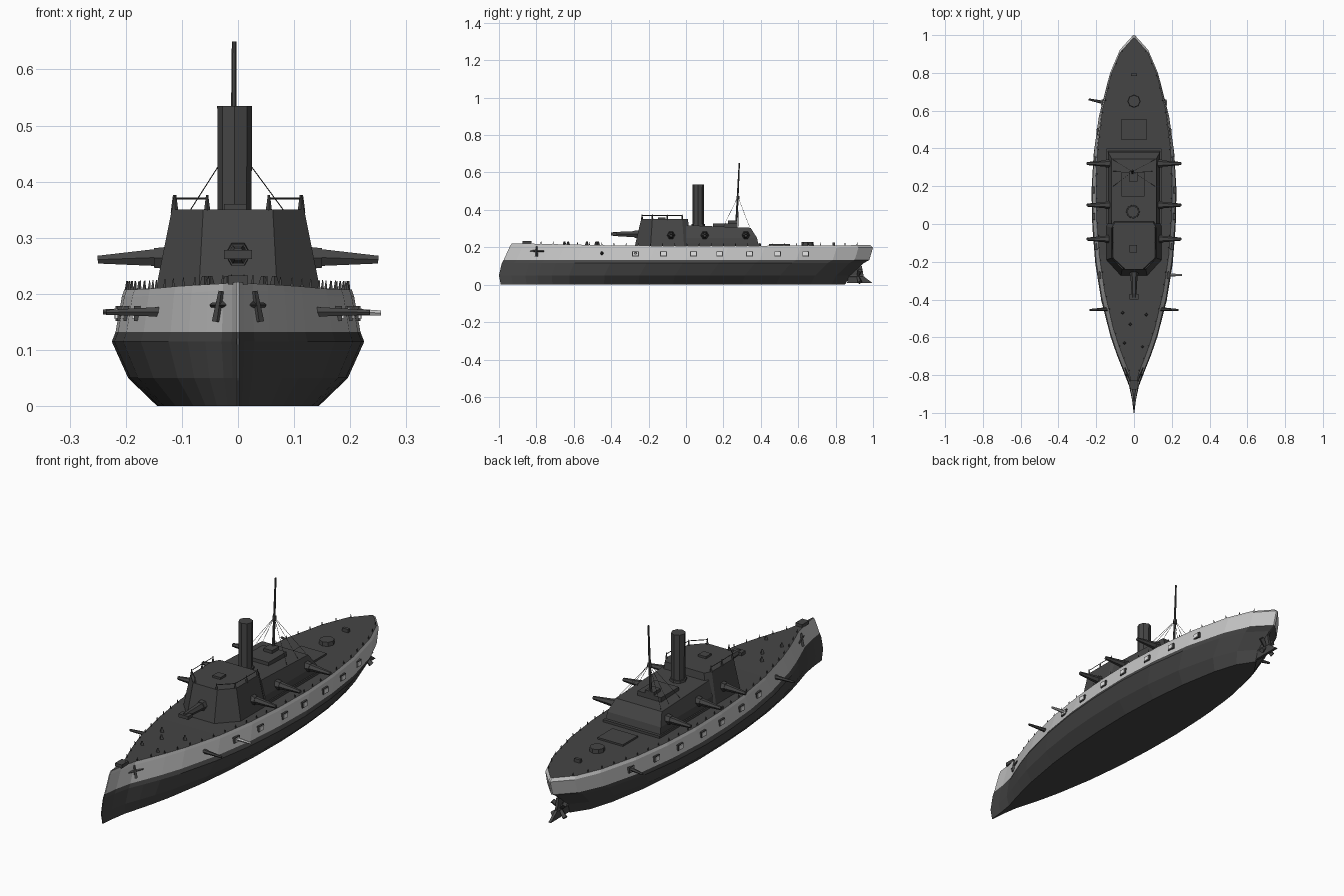
import bpy, bmesh, math
from mathutils import Vector

cube = bpy.data.objects.get("Cube")
if cube:
    bpy.data.objects.remove(cube, do_unlink=True)


def material(name, v):
    m = bpy.data.materials.new(name)
    m.use_nodes = True
    m.diffuse_color = (v, v, v, 1)
    m.node_tree.nodes["Principled BSDF"].inputs["Base Color"].default_value = (v, v, v, 1)
    return m


dark = material("dark grey", 0.06)
light = material("light grey", 0.55)
white = material("port white", 0.85)


def finish(name, bm, *mats):
    bmesh.ops.recalc_face_normals(bm, faces=bm.faces)
    mesh = bpy.data.meshes.new(name)
    bm.to_mesh(mesh)
    bm.free()
    for m in mats:
        mesh.materials.append(m)
    ob = bpy.data.objects.new(name, mesh)
    bpy.context.collection.objects.link(ob)
    return ob


def loft(name, rings, mat):
    """Closed solid through rings of equal point count."""
    bm = bmesh.new()
    loops = [[bm.verts.new(p) for p in r] for r in rings]
    for a, b in zip(loops, loops[1:]):
        for i in range(len(a)):
            j = (i + 1) % len(a)
            bm.faces.new((a[i], a[j], b[j], b[i]))
    bm.faces.new(loops[0])
    bm.faces.new(loops[-1])
    return finish(name, bm, mat)


def tube(name, a, b, r1, r2, mat=dark, sides=6):
    """Straight tapered bar from a to b."""
    a, b = Vector(a), Vector(b)
    q = (b - a).to_track_quat('Z', 'Y')
    ring = [Vector((math.cos(t), math.sin(t), 0)) for t in
            (2 * math.pi * i / sides for i in range(sides))]
    return loft(name, [[c + q @ (p * r) for p in ring] for c, r in ((a, r1), (b, r2))], mat)


def box(name, c, s, mat=dark):
    rings = [[(c[0] + u * s[0] / 2, c[1] + v * s[1] / 2, c[2] + w * s[2] / 2)
              for u, v in ((-1, -1), (1, -1), (1, 1), (-1, 1))] for w in (-1, 1)]
    return loft(name, rings, mat)


def mirrored(half):
    """Outline from its +x points, with the -x side added."""
    return half + [(-x, y) for x, y in reversed(half)]


# Hull: beam profile swept through waterlines (z, scale, bow y, stern y)
BEAM = 0.225
profile = [(0, .01), (.035, .05), (.075, .13), (.11, .26), (.15, .40), (.2, .55), (.3, .77),
           (.4, .91), (.5, .98), (.6, 1), (.7, .95), (.8, .83), (.9, .6), (.96, .36), (1, .02)]
levels = [(0, .64, -.99, .85), (.05, .87, -1, .88), (.115, 1, -.985, .95),
          (.132, .97, -.975, .98), (.195, .92, -.94, 1), (.208, .90, -.93, .985)]


def half_beam(y, level):
    z, s, bow, stern = levels[level]
    t = (y - bow) / (stern - bow)
    for (t0, w0), (t1, w1) in zip(profile, profile[1:]):
        if t <= t1:
            return BEAM * s * (w0 + (w1 - w0) * (t - t0) / (t1 - t0))
    return 0


def sheer(y):
    return .015 * max(0, -y - .3) / .7 + .006 * max(0, y - .4)


bm = bmesh.new()
grid = {}
for side in (-1, 1):
    for k, (z, s, bow, stern) in enumerate(levels):
        for i, (t, w) in enumerate(profile):
            y = bow + t * (stern - bow)
            lift = sheer(y) if k > 3 else 0
            grid[side, k, i] = bm.verts.new((side * w * s * BEAM, y, z + lift))
last = len(profile) - 1
top = len(levels) - 1
for i in range(last):
    for side in (-1, 1):
        for k in range(top):
            f = bm.faces.new([grid[side, a, b] for a, b in
                              ((k, i), (k, i + 1), (k + 1, i + 1), (k + 1, i))])
            f.material_index = 1 if k >= 3 else 0
    for k in (0, top):
        bm.faces.new([grid[a, k, b] for a, b in ((-1, i), (1, i), (1, i + 1), (-1, i + 1))])
for i in (0, last):
    for k in range(top):
        f = bm.faces.new([grid[a, b, i] for a, b in ((-1, k), (1, k), (1, k + 1), (-1, k + 1))])
        f.material_index = 1 if k >= 3 else 0
finish("hull", bm, dark, light)

# Fore casemate with chamfered front, and longer aft casemate
low = mirrored([(.07, -.275), (.148, -.19), (.148, -.01), (.12, .03)])
high = mirrored([(.062, -.24), (.118, -.18), (.118, -.02), (.10, .01)])
loft("fore_casemate", [[(x, y, .2) for x, y in low], [(x, y, .35) for x, y in high]], dark)
low = mirrored([(.14, 0), (.14, .39)])
mid = mirrored([(.137, 0), (.137, .38)])
high = mirrored([(.118, 0), (.118, .345)])
loft("aft_casemate", [[(x, y, .2) for x, y in low], [(x, y, .25) for x, y in mid],
                      [(x, y, .318 - .04 * y) for x, y in high]], dark)
box("casemate_skirt", (0, .2, .213), (.29, .4, .012))

# Roof fittings, funnel and mast
box("roof_hatch", (-.005, .21, .315), (.12, .13, .026))
box("mast_step", (-.005, .25, .332), (.045, .05, .02))
box("fore_roof_hatch", (-.005, -.13, .353), (.04, .04, .014))
tube("funnel", (-.006, .065, .3), (-.006, .065, .535), .03, .031, sides=8)
tube("funnel_collar", (-.006, .065, .3), (-.006, .065, .325), .038, .036, sides=8)
tube("mast", (-.008, .268, .3), (-.007, .285, .65), .007, .004)
tube("mast_band", (-.008, .277, .455), (-.008, .278, .475), .009, .009)
for side in (-1, 1):
    for y in (.2, .28, .34):
        tube("rigging", (-.008, .277, .47), (side * .11, y, .31), .0009, .0009, sides=3)

# Broadside guns and bow gun
for side in (-1, 1):
    for y in (-.08, .1, .32):
        tube("gun_mount", (side * .115, y, .264), (side * .15, y, .264), .024, .02)
        tube("side_gun", (side * .14, y, .265), (side * .25, y, .261), .018, .008)
tube("bow_gun_mount", (0, -.22, .27), (0, -.275, .27), .026, .022)
tube("bow_gun", (0, -.27, .27), (0, -.39, .271), .019, .012)
box("bow_gun_muzzle", (0, -.385, .27), (.05, .03, .016))

# Roof railing
for side in (-1, 1):
    rail = [(.055, -.235), (.112, -.18), (.114, -.1), (.114, -.02)]
    for x, y in rail:
        tube("roof_post", (side * x, y, .345), (side * x, y, .376), .006, .002, sides=4)
    for (x0, y0), (x1, y1) in zip(rail, rail[1:]):
        tube("roof_rail", (side * x0, y0, .37), (side * x1, y1, .37), .002, .002, sides=4)

# Deck fittings
box("skylight", (0, .5, .211), (.13, .11, .012))
tube("round_hatch", (0, .65, .2), (0, .65, .228), .034, .032, sides=8)
box("stern_bitt", (0, .79, .217), (.03, .014, .018))
for x, y in ((-.06, -.47), (.065, -.48), (-.05, -.63), (.045, -.65), (-.02, -.53)):
    tube("deck_cleat", (x, y, .205), (x, y, .232), .012, .004, sides=4)

# Deck edge posts
for side in (-1, 1):
    for i in range(28):
        y = -.84 + i * .065
        x = side * (half_beam(y, 5) - .004)
        z = .205 + sheer(y)
        tube("deck_post", (x, y, z), (x, y, z + .018), .004, .001, sides=3)
box("bow_bitt", (0, -.85, .225), (.035, .05, .016))

# Gun ports, side barrels and anchors
for side in (-1, 1):
    for y in (-.27, -.12, .04, .18, .34, .49, .64):
        x = side * (half_beam(y, 3) + half_beam(y, 4)) / 2
        box("port_frame", (x, y, .165), (.012, .036, .026))
        box("port", (x, y, .165), (.018, .027, .018), white)
    x = half_beam(-.45, 4)
    tube("bow_barrel", (side * x, -.45, .168), (side * .235, -.455, .167), .01, .005)
    x = half_beam(-.8, 4)
    tube("anchor_shank", (side * (x + .004), -.80, .205), (side * (x + .012), -.80, .15), .005, .009, sides=4)
    tube("anchor_fluke", (side * (x - .01), -.83, .18), (side * (x + .022), -.76, .18), .008, .004, sides=4)
tube("left_boom", (.19, -.27, .168), (.255, -.27, .166), .008, .005, light)
tube("right_boom", (-.17, .645, .168), (-.24, .66, .168), .009, .005)

# Propeller, shaft and rudder
tube("propeller_shaft", (0, .82, .045), (0, .95, .045), .012, .008)
for i in range(4):
    a = math.pi / 4 + i * math.pi / 2
    d = Vector((math.cos(a), 0, math.sin(a)))
    tube("propeller_blade", Vector((0, .92, .045)), Vector((0, .93, .045)) + d * .045, .007, .013, sides=4)
rudder = [(.86, .008), (.998, .008), (.95, .045), (.94, .1), (.88, .08)]
loft("rudder", [[(x, y, z) for y, z in rudder] for x in (-.006, .006)], dark)
